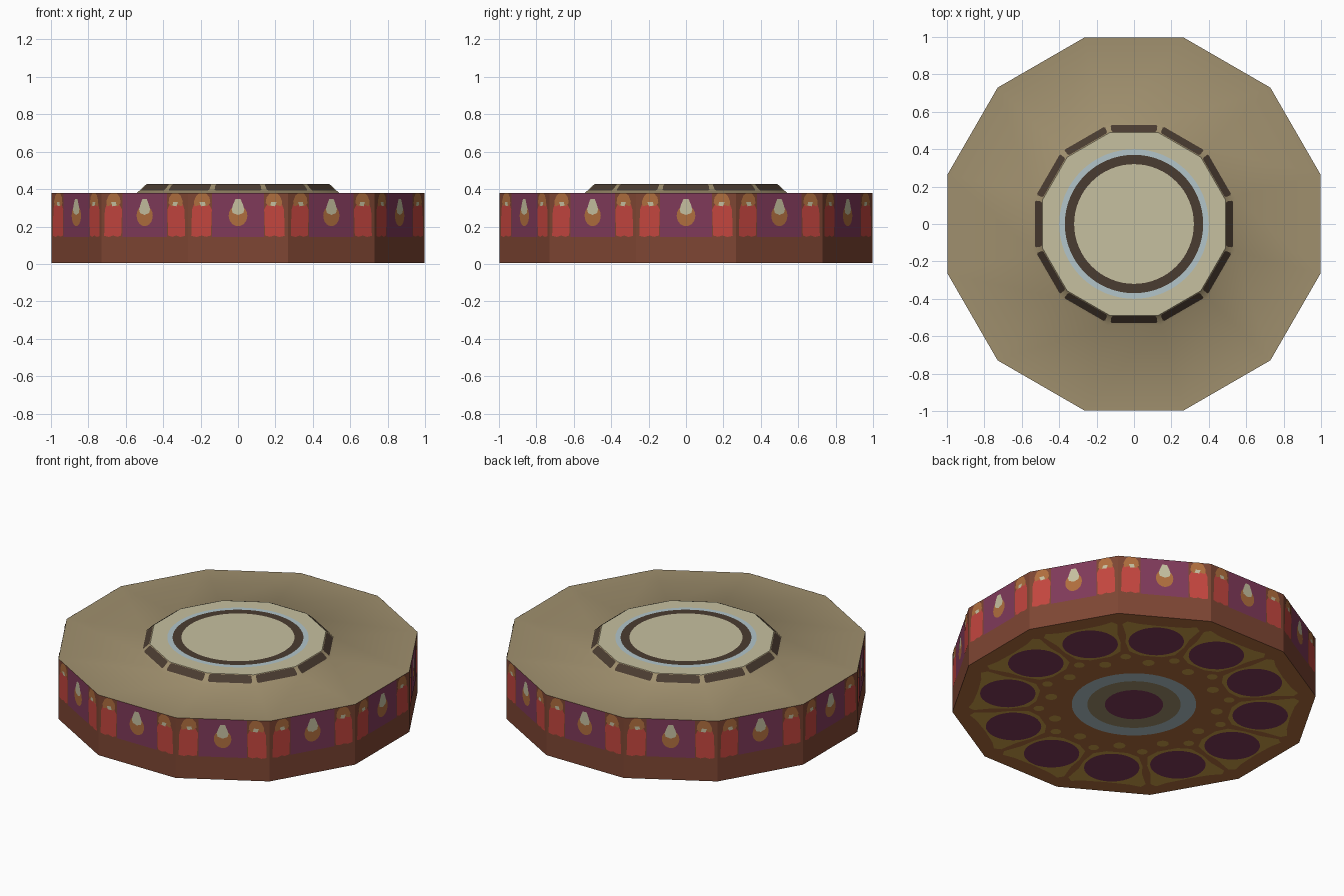
import bpy, bmesh, math
from mathutils import Vector, Matrix

if "Cube" in bpy.data.objects:
    bpy.data.objects.remove(bpy.data.objects["Cube"])

N = 12
STEP = 2 * math.pi / N
C15 = math.cos(STEP / 2)


def mat(name, r, g, b):
    lin = lambda c: (c / 255 / 12.92) if c < 11 else ((c / 255 + 0.055) / 1.055) ** 2.4
    m = bpy.data.materials.new(name)
    m.diffuse_color = (lin(r), lin(g), lin(b), 1)
    m.use_nodes = True
    m.node_tree.nodes["Principled BSDF"].inputs["Base Color"].default_value = m.diffuse_color
    return m


BROWN = mat("red_brown", 126, 70, 51)
PURPLE = mat("plum", 128, 58, 90)
RED = mat("curtain_red", 196, 70, 63)
ORANGE = mat("ochre_orange", 176, 110, 62)
CREAM = mat("cream", 198, 192, 160)
TAN = mat("roof_tan", 160, 144, 110)
DARK = mat("dark_brown", 74, 60, 49)
BLUE = mat("pale_blue", 178, 197, 202)
GOLD = mat("dull_gold", 206, 160, 72)


def make(name, bm, mats, smooth=False):
    me = bpy.data.meshes.new(name)
    for f in bm.faces:
        f.smooth = smooth
    bm.to_mesh(me)
    bm.free()
    for m in mats:
        me.materials.append(m)
    ob = bpy.data.objects.new(name, me)
    bpy.context.collection.objects.link(ob)
    return ob


def ring(bm, apothem, z):
    # twelve-sided ring with flats facing the axes
    r = apothem / C15
    return [bm.verts.new((r * math.cos((k + .5) * STEP), r * math.sin((k + .5) * STEP), z))
            for k in range(N)]


def loft(bm, a, b):
    for k in range(N):
        j = (k + 1) % N
        bm.faces.new((a[k], a[j], b[j], b[k]))


def stamp(name, material, outlines, frame, lift, copies=N):
    # flat painted plates, repeated around the axis
    origin, u, v = (Vector(p) for p in frame)
    u.normalize()
    v.normalize()
    n = u.cross(v)
    bm = bmesh.new()
    for k in range(copies):
        rot = Matrix.Rotation(k * STEP, 3, 'Z')
        for pts in outlines:
            bm.faces.new([bm.verts.new(rot @ (origin + u * x + v * y + n * lift)) for x, y in pts])
    return make(name, bm, [material])


def ellipse(cx, cy, rx, ry, n=32):
    return [(cx + rx * math.cos(2 * math.pi * i / n), cy + ry * math.sin(2 * math.pi * i / n))
            for i in range(n)]


def mirrored(pts):
    return [pts, [(-x, y) for x, y in reversed(pts)]]


def annulus(name, material, r0, r1, z, up=True, n=64):
    bm = bmesh.new()
    loops = [[bm.verts.new((r * math.cos(2 * math.pi * i / n), r * math.sin(2 * math.pi * i / n), z))
              for i in range(n)] for r in (r0, r1)]
    for i in range(n):
        j = (i + 1) % n
        q = [loops[0][i], loops[1][i], loops[1][j], loops[0][j]]
        bm.faces.new(q if up else q[::-1])
    return make(name, bm, [material])


A, Z0, ZT, ZC = 0.996, 0.004, 0.38, 0.428

# drum wall and underside
bm = bmesh.new()
low, high = ring(bm, A, Z0), ring(bm, A, ZT)
loft(bm, low, high)
bm.faces.new(low[::-1]).material_index = 1
make("drum_body", bm, [BROWN, ORANGE])

# roof ring and sloped collar, softly shaded together
bm = bmesh.new()
a, b, c = ring(bm, A, ZT), ring(bm, .54, ZT), ring(bm, .488, ZC)
loft(bm, a, b)
loft(bm, b, c)
make("roof_and_collar", bm, [TAN], True)

# raised cap with painted rings
bm = bmesh.new()
bm.faces.new(ring(bm, .488, ZC))
make("cap", bm, [CREAM])
annulus("cap_blue_ring", BLUE, .36, .40, ZC + .001)
annulus("cap_dark_ring", DARK, .32, .37, ZC + .002)

# dark bars on the collar
slope = ((0, -.54, ZT), (1, 0, 0), (0, .052, ZC - ZT))
bar = [(-.125, .023), (-.118, .016), (.118, .016), (.125, .023),
       (.121, .058), (.115, .066), (-.115, .066), (-.121, .058)]
stamp("collar_bars", DARK, [bar], slope, .002)

# painted wall panels
wall = ((0, -A, 0), (1, 0, 0), (0, 0, 1))
stamp("wall_panels", PURPLE, [[(-.138, .145), (.138, .145), (.138, .379), (-.138, .379)]], wall, .001)
stamp("curtains", RED, mirrored([(.145, .152), (.17, .145), (.195, .152), (.22, .144), (.25, .15),
                                 (.246, .29), (.232, .328), (.16, .328), (.14, .29)]), wall, .002)
stamp("curtain_hoods", ORANGE, mirrored([(.148, .325), (.165, .308), (.2, .316), (.232, .308), (.236, .335),
                                         (.222, .366), (.205, .379), (.172, .379), (.152, .355)]), wall, .003)
stamp("curtain_ties", CREAM, mirrored([(.172, .312), (.198, .308), (.206, .33), (.178, .332)]), wall, .004)
stamp("lamp_glow", ORANGE, [ellipse(0, .258, .05, .056, 20)], wall, .002)
stamp("lamp_flames", CREAM, [[(-.028, .272), (0, .262), (.028, .272), (.034, .292), (.026, .318),
                              (.014, .346), (-.014, .346), (-.026, .318), (-.034, .292)]], wall, .003)

# painted underside
under = ((0, 0, Z0), (1, 0, 0), (0, -1, 0))
patch = [(-.06, .55), (.06, .55), (.13, .585), (.168, .68), (.182, .77), (.222, .88), (.2, .915),
         (.13, .9), (0, .895), (-.13, .9), (-.2, .915), (-.222, .88), (-.182, .77), (-.168, .68), (-.13, .585)]
stamp("under_patches", GOLD, [patch, ellipse(0, .475, .034, .034, 16)], under, .001)
s, co = math.sin(STEP / 2), math.cos(STEP / 2)
stamp("under_dots", GOLD, [ellipse(.54 * s, .54 * co, .03, .03, 16)], under, .001)
stamp("under_discs", PURPLE, [ellipse(0, .725, .157, .157)], under, .003)
annulus("under_blue_ring", BLUE, .262, .352, Z0 - .002, False)
annulus("under_tan_ring", TAN, .163, .264, Z0 - .003, False)
stamp("under_centre", PURPLE, [ellipse(0, 0, .165, .165, 48)], under, .004, 1)
